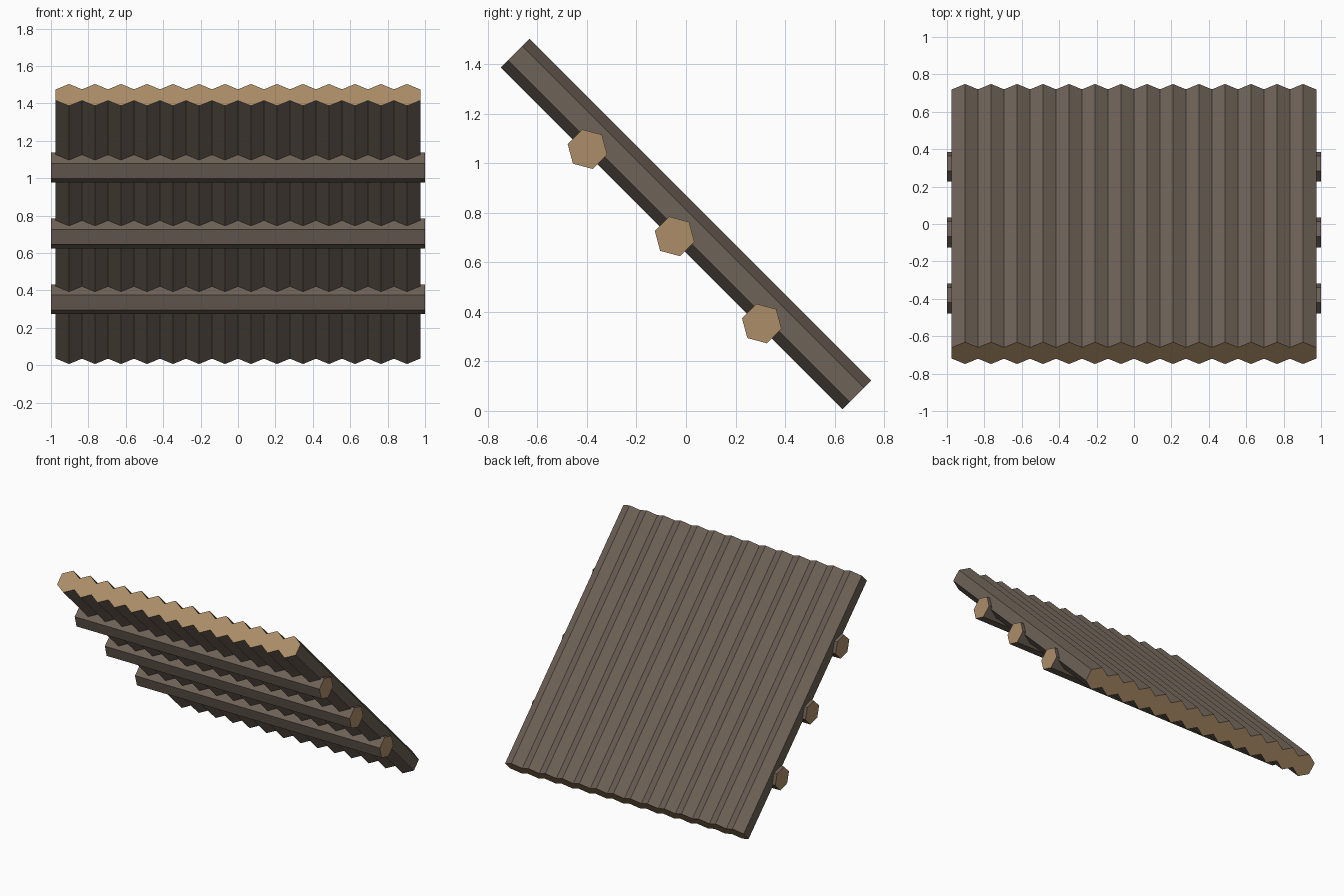
import bpy, bmesh
from math import pi, sin, cos, sqrt
from mathutils import Vector

if "Cube" in bpy.data.objects:
    bpy.data.objects.remove(bpy.data.objects["Cube"])


def material(name, color):
    m = bpy.data.materials.new(name)
    m.diffuse_color = (*color, 1)
    m.use_nodes = True
    m.node_tree.nodes["Principled BSDF"].inputs["Base Color"].default_value = m.diffuse_color
    return m


bark = material("bark", (0.155, 0.122, 0.095))
cut_wood = material("cut_wood", (0.42, 0.27, 0.14))


def log(name, start, end, radius, corner):
    """Six-sided log from start to end, one corner pointing along 'corner'."""
    start, end = Vector(start), Vector(end)
    u = Vector(corner).normalized()
    v = (end - start).normalized().cross(u)
    bm = bmesh.new()
    rings = [[bm.verts.new(p + radius * (cos(i * pi / 3) * u + sin(i * pi / 3) * v))
              for i in range(6)] for p in (start, end)]
    for i in range(6):
        j = (i + 1) % 6
        bm.faces.new((rings[0][i], rings[0][j], rings[1][j], rings[1][i]))
    for ring in (rings[0][::-1], rings[1]):
        bm.faces.new(ring).material_index = 1
    bmesh.ops.recalc_face_normals(bm, faces=bm.faces)
    mesh = bpy.data.meshes.new(name)
    bm.to_mesh(mesh)
    bm.free()
    mesh.materials.append(bark)
    mesh.materials.append(cut_wood)
    obj = bpy.data.objects.new(name, mesh)
    bpy.context.collection.objects.link(obj)


RADIUS = 0.0826
MID_Z = 0.755
HALF = 1.952 / 2 / sqrt(2)      # half log length projected on y and z
NORMAL = (0, 1, 1)              # the panel leans at 45 degrees

# Sloping wall of side-by-side logs
COUNT, PITCH = 14, 0.139
for i in range(COUNT):
    x = (i - (COUNT - 1) / 2) * PITCH
    log(f"wall_log_{i + 1}", (x, HALF, MID_Z - HALF), (x, -HALF, MID_Z + HALF),
        RADIUS, NORMAL)

# Three cross beams on the underside
for i in range(3):
    y, z = -0.398 + i * 0.352, 1.057 - i * 0.352
    log(f"cross_beam_{i + 1}", (-1, y, z), (1, y, z), RADIUS, NORMAL)
